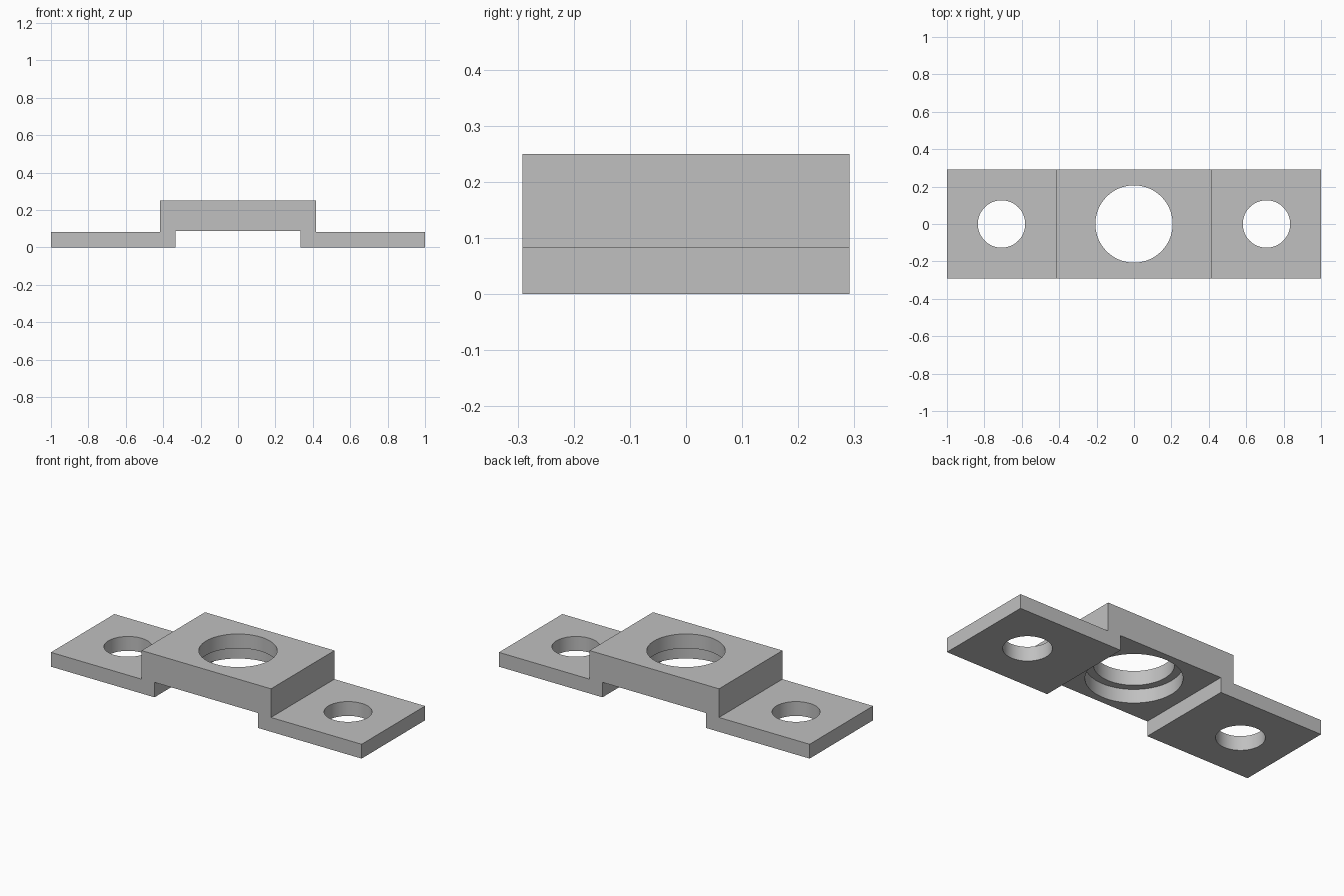
import bpy
import bmesh

if "Cube" in bpy.data.objects:
    bpy.data.objects.remove(bpy.data.objects["Cube"], do_unlink=True)

UNIT = 1 / 12          # plate thickness
DEPTH = 7 * UNIT       # front to back
UNDERSIDE = 0.087      # height of the raised underside

# Material
steel = bpy.data.materials.new("grey_metal")
steel.use_nodes = True
colour = (0.53, 0.53, 0.53, 1)
steel.diffuse_color = colour
steel.node_tree.nodes["Principled BSDF"].inputs["Base Color"].default_value = colour

# Stepped bracket: half profile mirrored, then extruded front to back
half = [(4 * UNIT, UNDERSIDE), (4 * UNIT, 0), (1, 0),
        (1, UNIT), (5 * UNIT, UNIT), (5 * UNIT, 3 * UNIT)]
profile = half + [(-x, z) for x, z in reversed(half)]
bm = bmesh.new()
face = bm.faces.new([bm.verts.new((x, -DEPTH / 2, z)) for x, z in profile])
extruded = bmesh.ops.extrude_face_region(bm, geom=[face], use_keep_orig=True)
new_verts = [v for v in extruded["geom"] if isinstance(v, bmesh.types.BMVert)]
bmesh.ops.translate(bm, verts=new_verts, vec=(0, DEPTH, 0))
bmesh.ops.recalc_face_normals(bm, faces=bm.faces)
mesh = bpy.data.meshes.new("bracket")
bm.to_mesh(mesh)
bm.free()
bracket = bpy.data.objects.new("bracket", mesh)
bpy.context.collection.objects.link(bracket)
mesh.materials.append(steel)


def drill(x, radius, bottom, top):
    """Cut a round vertical hole through the bracket."""
    bpy.ops.mesh.primitive_cylinder_add(
        vertices=64, radius=radius, depth=top - bottom,
        location=(x, 0, (top + bottom) / 2))
    cutter = bpy.context.object
    cutter.name = "hole_cutter"
    cutter.hide_render = True
    cutter.data.materials.append(steel)
    cut = bracket.modifiers.new("hole", "BOOLEAN")
    cut.operation = "DIFFERENCE"
    cut.solver = "EXACT"
    cut.object = cutter
    bpy.ops.object.select_all(action="DESELECT")
    bracket.select_set(True)
    bpy.context.view_layer.objects.active = bracket
    bpy.ops.object.modifier_apply(modifier=cut.name)
    bpy.data.objects.remove(cutter, do_unlink=True)


# Bolt holes in the two feet
for side in (-1, 1):
    drill(side * 8.5 * UNIT, 1.52 * UNIT, -0.1, 0.2)

# Central hole with a wider counterbore from below
drill(0, 2.48 * UNIT, -0.1, 0.4)
drill(0, 3 * UNIT, -0.1, 2 * UNIT)

bpy.ops.object.shade_smooth_by_angle(angle=0.5)
